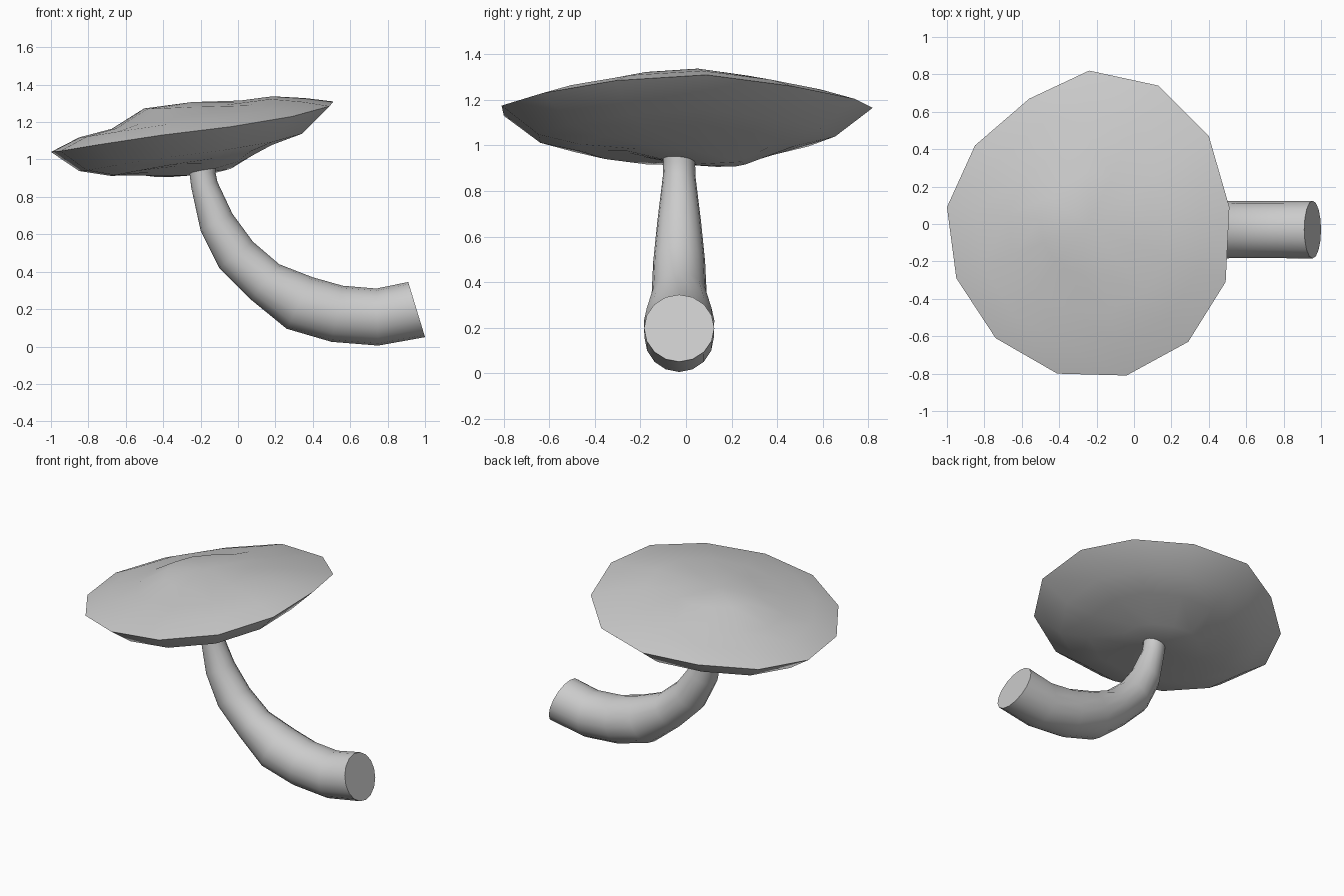
import bpy, bmesh
from math import cos, sin, pi, atan2, radians
from mathutils import Vector

if "Cube" in bpy.data.objects:
    bpy.data.objects.remove(bpy.data.objects["Cube"])


def loft(name, rings, angle):
    """Skin a list of vertex rings; single-point rings become fan tips."""
    bm = bmesh.new()
    loops = [[bm.verts.new(p) for p in r] for r in rings]
    for a, b in zip(loops, loops[1:]):
        n = max(len(a), len(b))
        for i in range(n):
            j = (i + 1) % n
            if len(a) == 1:
                bm.faces.new((a[0], b[i], b[j]))
            elif len(b) == 1:
                bm.faces.new((a[i], a[j], b[0]))
            else:
                bm.faces.new((a[i], a[j], b[j], b[i]))
    for r in (loops[0], loops[-1]):
        if len(r) > 2:
            bm.faces.new(r)
    bmesh.ops.recalc_face_normals(bm, faces=bm.faces)
    me = bpy.data.meshes.new(name)
    bm.to_mesh(me)
    bm.free()
    ob = bpy.data.objects.new(name, me)
    bpy.context.collection.objects.link(ob)
    bpy.ops.object.select_all(action='DESELECT')
    ob.select_set(True)
    bpy.context.view_layer.objects.active = ob
    bpy.ops.object.shade_smooth_by_angle(angle=radians(angle))
    return ob


# Cap: tilted 13-sided rim, scaled inward into a low dome and a dished underside
rim = [(-1.0, .09, 1.04), (-.95, -.29, 1.045), (-.74, -.61, 1.08), (-.41, -.80, 1.13),
       (-.04, -.81, 1.175), (.29, -.63, 1.23), (.49, -.31, 1.285), (.51, .09, 1.31),
       (.40, .47, 1.26), (.13, .74, 1.205), (-.24, .82, 1.165), (-.56, .67, 1.11),
       (-.85, .42, 1.06)]
centre = Vector((-.245, 0, 1.165))


def cap_ring(scale, offset, lean=0, side=0):
    """Rim scaled to the centre, shifted in z, varied along x (lean) and y (side)."""
    ring = []
    for p in rim:
        d = Vector(p) - centre
        t = atan2(d.y, d.x)
        ring.append(centre + d * scale + Vector((0, 0, offset + lean * cos(t) + side * sin(t))))
    return ring


cap_rings = [[centre + Vector((0, 0, .142))],
             cap_ring(.34, .125, -.025, .005),
             cap_ring(.57, .08, .01),
             cap_ring(.80, .05, -.003),
             rim,
             cap_ring(.80, -.125, .002),
             cap_ring(.58, -.168, .012, 0),
             cap_ring(.32, -.218, -.012, -.03),
             [centre + Vector((0, 0, -.25))]]
loft("mushroom_cap", cap_rings, 50)

# Stem: paired outer / inner outline points in the xz plane, swept as circles
outline = [(-.26, 1.0, -.12, 1.0), (-.26, .93, -.12, .93), (-.25, .85, -.11, .88),
           (-.20, .62, -.03, .71), (-.10, .42, .08, .56), (.07, .25, .22, .44),
           (.26, .095, .40, .37), (.50, .025, .56, .325), (.75, .005, .74, .31),
           (1.0, .05, .91, .345)]
stem_rings = []
for ax, az, bx, bz in outline:
    a, b = Vector((ax, -.03, az)), Vector((bx, -.03, bz))
    mid, arm = (a + b) / 2, (b - a) / 2
    stem_rings.append([mid + arm * cos(2 * pi * i / 16)
                       + Vector((0, arm.length * sin(2 * pi * i / 16), 0)) for i in range(16)])
loft("mushroom_stem", stem_rings, 40)
